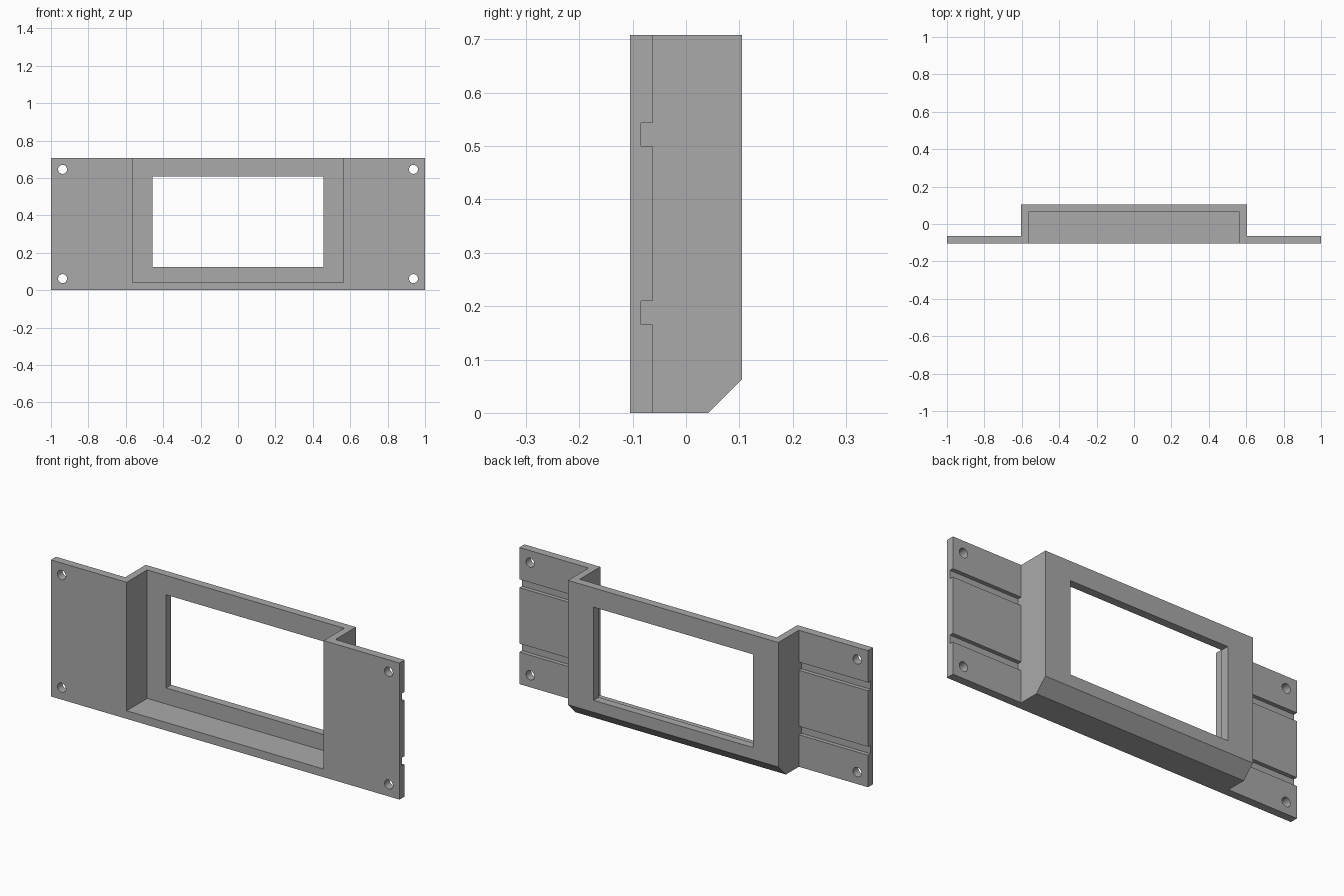
import bpy, bmesh
from mathutils import Matrix, Vector

if "Cube" in bpy.data.objects:
    bpy.data.objects.remove(bpy.data.objects["Cube"])

HEIGHT = 0.708
FRONT, WING_BACK, BACK = -0.105, -0.063, 0.105
BOX_HALF, POCKET_HALF, WINDOW_HALF = 0.603, 0.565, 0.457

grey = bpy.data.materials.new("grey plastic")
grey.use_nodes = True
grey.diffuse_color = (0.4, 0.4, 0.4, 1)
grey.node_tree.nodes["Principled BSDF"].inputs["Base Color"].default_value = (0.4, 0.4, 0.4, 1)


def make_object(name, bm):
    bmesh.ops.recalc_face_normals(bm, faces=bm.faces)
    mesh = bpy.data.meshes.new(name)
    bm.to_mesh(mesh)
    bm.free()
    mesh.materials.append(grey)
    obj = bpy.data.objects.new(name, mesh)
    bpy.context.collection.objects.link(obj)
    return obj


def prism(name, points, sweep):
    """Extrude a closed outline along the sweep vector."""
    bm = bmesh.new()
    face = bm.faces.new([bm.verts.new(p) for p in points])
    moved = bmesh.ops.extrude_face_region(bm, geom=[face])["geom"]
    bmesh.ops.translate(bm, vec=Vector(sweep),
                        verts=[v for v in moved if isinstance(v, bmesh.types.BMVert)])
    return make_object(name, bm)


def block(name, x0, x1, y0, y1, z0, z1):
    corners = [(x0, y0, z0), (x1, y0, z0), (x1, y1, z0), (x0, y1, z0)]
    return prism(name, corners, (0, 0, z1 - z0))


def hole(name, x, z, radius):
    bm = bmesh.new()
    turn = Matrix.Translation((x, FRONT, z)) @ Matrix.Rotation(1.5707963, 4, "X")
    bmesh.ops.create_cone(bm, cap_ends=True, segments=32, radius1=radius,
                          radius2=radius, depth=0.2, matrix=turn)
    return make_object(name, bm)


# Hat-shaped body: two mounting wings and a raised central housing
half = [(1, FRONT), (1, WING_BACK), (BOX_HALF, WING_BACK), (BOX_HALF, BACK)]
outline = half + [(-x, y) for x, y in reversed(half)]
panel = prism("mounting_panel", [(x, y, 0) for x, y in outline], (0, 0, HEIGHT))

# Pocket open to the front and top, and the window in the back wall
cutters = [
    block("pocket_cutter", -POCKET_HALF, POCKET_HALF, -0.3, 0.063, 0.042, 1),
    block("window_cutter", -WINDOW_HALF, WINDOW_HALF, 0, 0.3, 0.125, 0.608),
]

# Sloped lower back edge of the housing
slope = [(-0.8, 0.032, -0.01), (-0.8, 0.125, 0.083), (-0.8, 0.125, -0.01)]
cutters.append(prism("slope_cutter", slope, (1.6, 0, 0)))

# Rail grooves on the wing backs, and screw holes
for side in (-1, 1):
    x0, x1 = sorted((side * BOX_HALF, side * 1.1))
    for z0, z1 in ((0.166, 0.21), (0.5, 0.543)):
        cutters.append(block("groove_cutter", x0, x1, -0.084, 0, z0, z1))
    for z in (0.062, 0.646):
        cutters.append(hole("screw_hole_cutter", side * 0.938, z, 0.024))

for cutter in cutters:
    cutter.hide_render = True
    mod = panel.modifiers.new(cutter.name, "BOOLEAN")
    mod.operation = "DIFFERENCE"
    mod.solver = "EXACT"
    mod.object = cutter

# Bake the cuts, then discard the cutters
depsgraph = bpy.context.evaluated_depsgraph_get()
result = bpy.data.meshes.new_from_object(panel.evaluated_get(depsgraph))
panel.modifiers.clear()
panel.data = result
panel.data.materials.clear()
panel.data.materials.append(grey)
for cutter in cutters:
    bpy.data.objects.remove(cutter)

for obj in bpy.context.selected_objects:
    obj.select_set(False)
panel.select_set(True)
bpy.context.view_layer.objects.active = panel
bpy.ops.object.shade_smooth_by_angle(angle=0.5)
